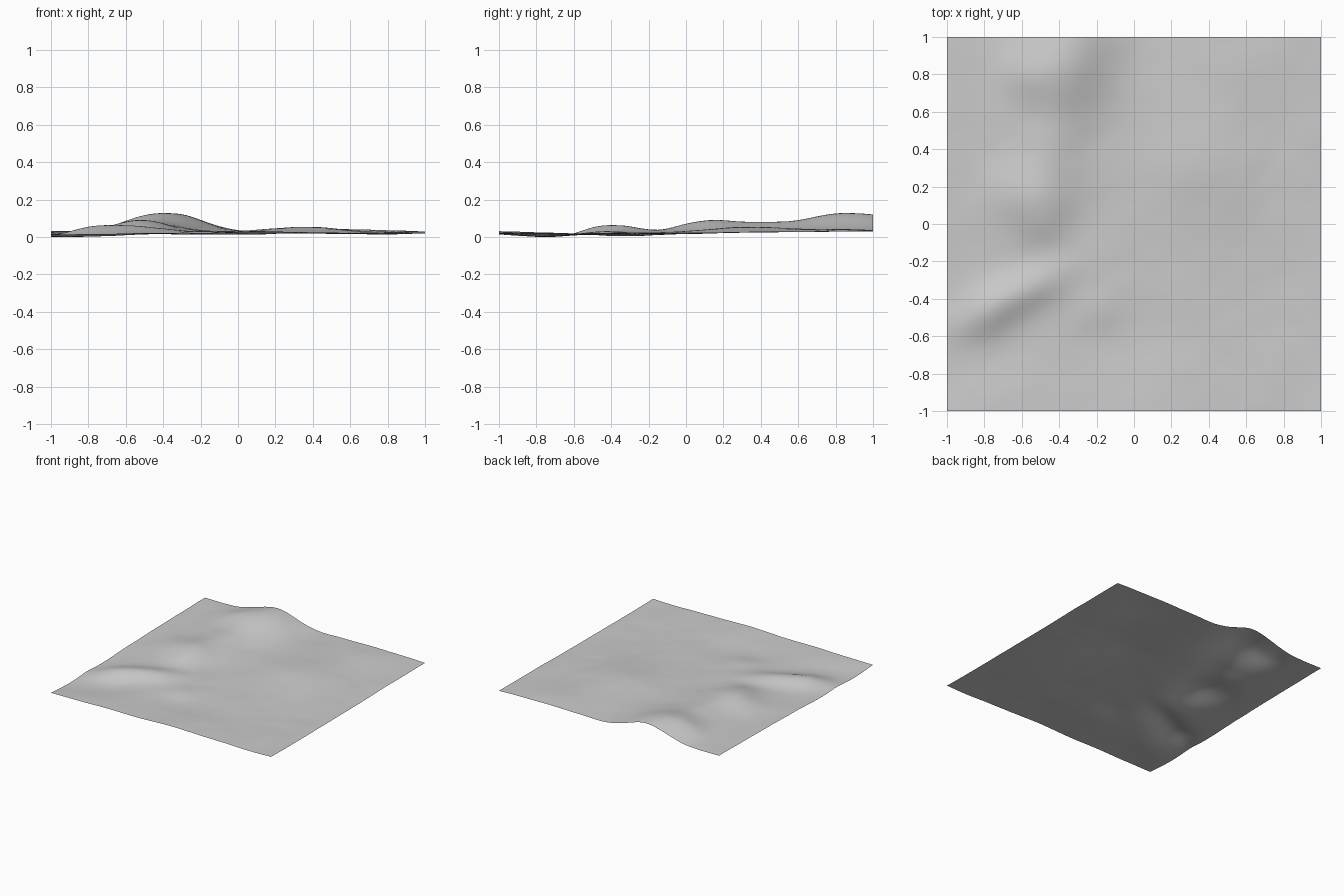
import bpy
import bmesh
from math import cos, sin, exp, radians
from mathutils import Vector, noise

cube = bpy.data.objects.get("Cube")
if cube:
    bpy.data.objects.remove(cube)

SEGMENTS = 80

# Landforms: x, y, height, width, length, turn in degrees
ridge = [
    (-.33, .95, .09, .15, .25, 0),
    (-.55, .8, .042, .12, .12, 0),
    (-.47, .4, .045, .13, .22, 0),
    (-.55, .15, .04, .14, .12, 0),
    (-.5, -.02, .02, .1, .1, 0),
    (-.6, -.36, .04, .19, .08, 25),
    (-.82, -.5, .02, .12, .08, 25),
]
hollows = [
    (-.8, -.72, -.018, .25, .12, 25),
    (-1, -.4, -.018, .12, .35, 0),
    (0, -.65, -.012, .25, .15, 0),
    (.75, -.3, -.008, .2, .3, 0),
]
plain_swells = [
    (.35, .35, .027, .18, .25, 0),
    (.15, -.95, .012, .2, .2, 0),
    (.6, .9, .01, .2, .15, 0),
    (-.2, -.45, .01, .1, .07, 30),
]


def landform(x, y, form):
    """Height of one rounded, turned mound or hollow."""
    cx, cy, height, width, length, turn = form
    c, s = cos(radians(turn)), sin(radians(turn))
    u = ((x - cx) * c + (y - cy) * s) / width
    v = ((y - cy) * c - (x - cx) * s) / length
    return height * exp(-(u * u + v * v) / 2)


def ground_height(x, y):
    z = .04 + .005 * y
    z += sum(landform(x, y, f) for f in ridge + hollows + plain_swells)
    # Fine unevenness of the soil
    z += .004 * noise.noise(Vector((x * 4, y * 4, .5)))
    z += .0015 * noise.noise(Vector((x * 9, y * 9, 3.5)))
    return z


# Terrain sheet
bm = bmesh.new()
bmesh.ops.create_grid(bm, x_segments=SEGMENTS, y_segments=SEGMENTS, size=1)
for vert in bm.verts:
    vert.co.z = ground_height(vert.co.x, vert.co.y)
lowest = min(vert.co.z for vert in bm.verts)
for vert in bm.verts:
    vert.co.z -= lowest
for face in bm.faces:
    face.smooth = True
mesh = bpy.data.meshes.new("terrain")
bm.to_mesh(mesh)
bm.free()
terrain = bpy.data.objects.new("terrain", mesh)
bpy.context.collection.objects.link(terrain)

# Plain grey ground
grey = bpy.data.materials.new("ground_grey")
grey.use_nodes = True
colour = (.6, .6, .6, 1)
grey.diffuse_color = colour
grey.node_tree.nodes["Principled BSDF"].inputs["Base Color"].default_value = colour
mesh.materials.append(grey)
